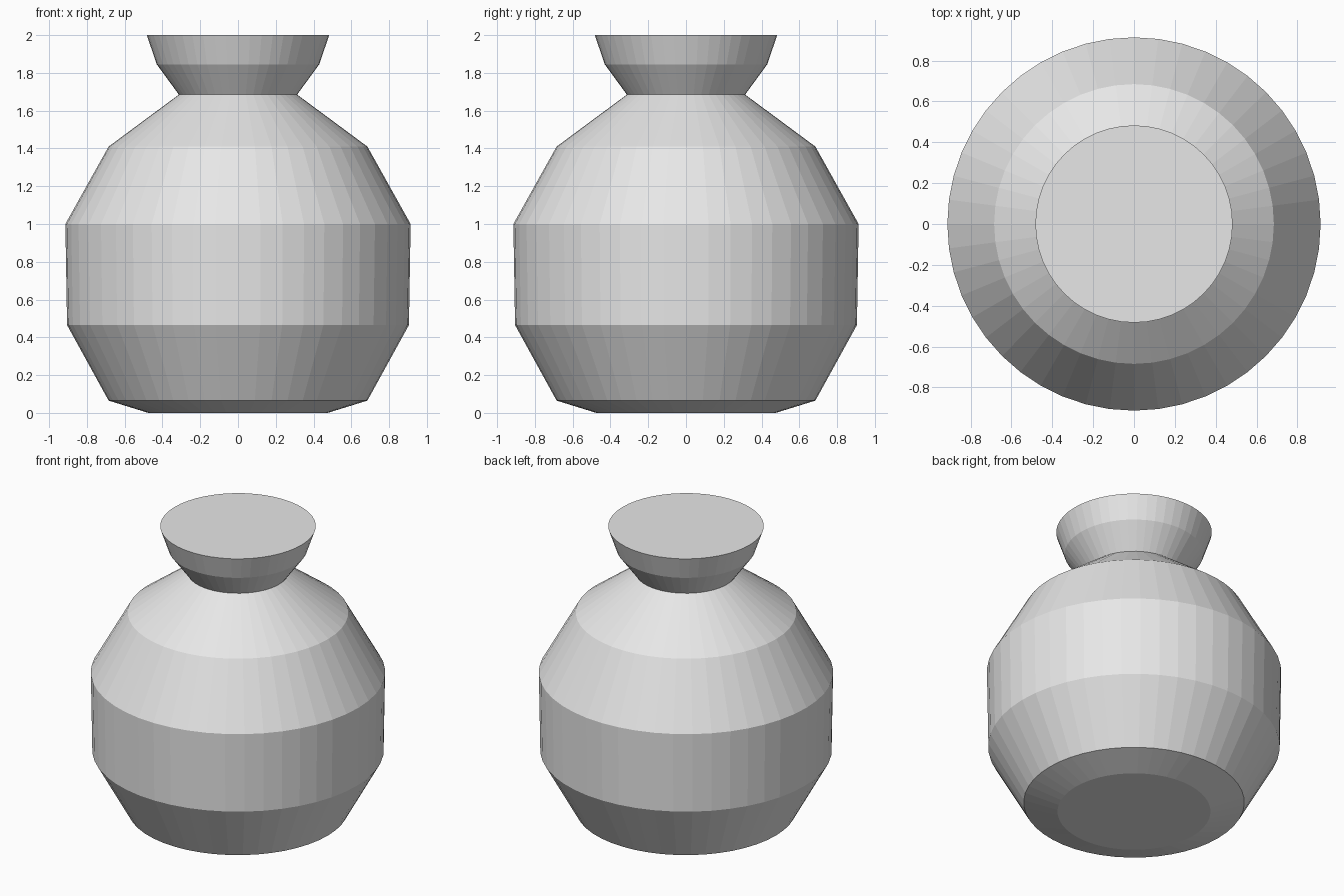
import bpy
import bmesh
from math import cos, sin, tau

cube = bpy.data.objects.get("Cube")
if cube:
    bpy.data.objects.remove(cube, do_unlink=True)

SIDES = 48

# Plain grey clay
clay = bpy.data.materials.new("grey_clay")
clay.use_nodes = True
colour = (0.8, 0.8, 0.8, 1)
clay.diffuse_color = colour
clay.node_tree.nodes["Principled BSDF"].inputs["Base Color"].default_value = colour

# Outline as (radius, height), from the base up to the rim
profile = [
    (0.475, 0.0),    # base
    (0.685, 0.065),  # foot edge
    (0.905, 0.465),  # lower belly
    (0.914, 1.0),    # upper belly
    (0.685, 1.41),   # shoulder
    (0.313, 1.685),  # neck
    (0.43, 1.845),   # flare
    (0.483, 2.0),    # rim
]

# Turn the outline into rings, bridge them and close both ends
bm = bmesh.new()
rings = [[bm.verts.new((r * cos(tau * i / SIDES), r * sin(tau * i / SIDES), z))
          for i in range(SIDES)] for r, z in profile]
for low, high in zip(rings, rings[1:]):
    for i in range(SIDES):
        j = (i + 1) % SIDES
        bm.faces.new((low[i], low[j], high[j], high[i]))
bm.faces.new(list(reversed(rings[0])))
bm.faces.new(rings[-1])

mesh = bpy.data.meshes.new("vase")
bm.to_mesh(mesh)
bm.free()
mesh.materials.append(clay)
vase = bpy.data.objects.new("vase", mesh)
bpy.context.collection.objects.link(vase)
